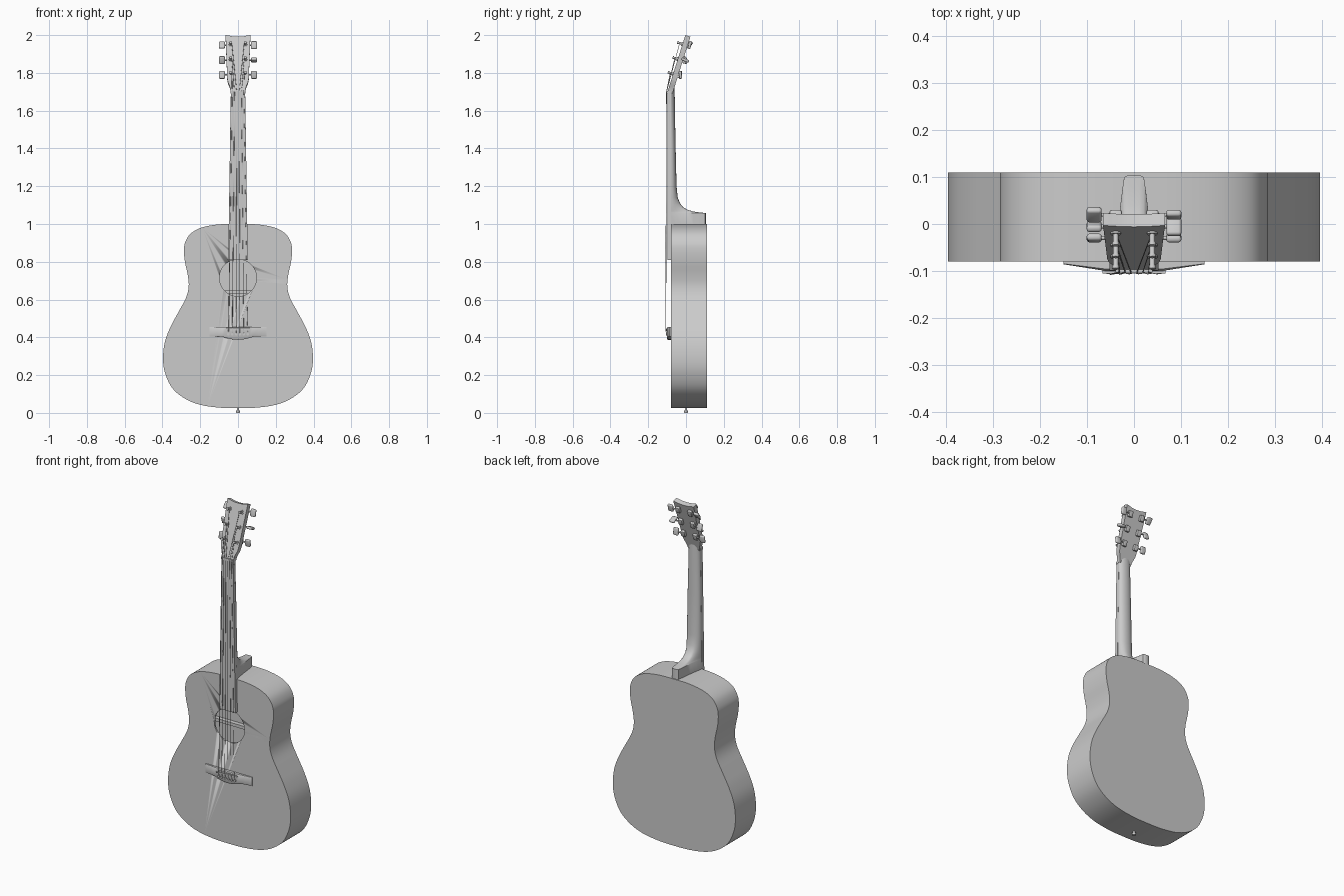
import bpy, bmesh, math
from mathutils import Matrix, Vector

if "Cube" in bpy.data.objects:
    bpy.data.objects.remove(bpy.data.objects["Cube"])


def finish(name, bm, mat=Matrix(), angle=35):
    bm.transform(mat)
    bmesh.ops.recalc_face_normals(bm, faces=bm.faces)
    me = bpy.data.meshes.new(name)
    bm.to_mesh(me)
    bm.free()
    ob = bpy.data.objects.new(name, me)
    bpy.context.collection.objects.link(ob)
    bpy.ops.object.select_all(action='DESELECT')
    ob.select_set(True)
    bpy.context.view_layer.objects.active = ob
    bpy.ops.object.shade_smooth_by_angle(angle=math.radians(angle))
    return ob


def loft(name, rings, mat=Matrix(), angle=35):
    bm = bmesh.new()
    vs = [[bm.verts.new(p) for p in r] for r in rings]
    n = len(rings[0])
    for a, b in zip(vs, vs[1:]):
        for i in range(n):
            j = (i + 1) % n
            bm.faces.new((a[i], a[j], b[j], b[i]))
    bm.faces.new(vs[0])
    bm.faces.new(vs[-1])
    return finish(name, bm, mat, angle)


def prism(name, pts, y0, y1, mat=Matrix()):
    return loft(name, [[(x, y, z) for x, z in pts] for y in (y0, y1)], mat)


def box(name, c, size, mat=Matrix(), bevel=0.0, segs=2):
    bm = bmesh.new()
    bmesh.ops.create_cube(bm, size=1, matrix=Matrix.Translation(c) @ Matrix.Diagonal((*size, 1)))
    if bevel:
        bmesh.ops.bevel(bm, geom=bm.edges[:], offset=bevel, segments=segs, affect='EDGES', profile=0.5)
    return finish(name, bm, mat)


def rod(name, a, b, r1, r2=None, mat=Matrix(), n=16):
    a, b = Vector(a), Vector(b)
    d = b - a
    m = Matrix.Translation((a + b) / 2) @ d.to_track_quat('Z', 'Y').to_matrix().to_4x4()
    bm = bmesh.new()
    bmesh.ops.create_cone(bm, cap_ends=True, segments=n, radius1=r1,
                          radius2=r1 if r2 is None else r2, depth=d.length, matrix=m)
    return finish(name, bm, mat)


def spline(pts, steps=5):
    # Catmull-Rom through a closed loop
    out, n = [], len(pts)
    for i in range(n):
        p0, p1, p2, p3 = (Vector(pts[(i + k) % n]) for k in (-1, 0, 1, 2))
        for s in range(steps):
            t = s / steps
            out.append(tuple(0.5 * (2 * p1 + (p2 - p0) * t + (2 * p0 - 5 * p1 + 4 * p2 - p3) * t * t
                                    + (3 * p1 - p0 - 3 * p2 + p3) * t ** 3)))
    return out


def mirrored(half):
    # half runs from the centre line to the centre line
    return half + [(-x, z) for x, z in reversed(half) if x > 1e-6]


# Body: hollow shell with a sound hole
half = [(0, 1.0), (.10, .998), (.19, .982), (.25, .95), (.279, .905), (.286, .86), (.281, .80),
        (.266, .73), (.261, .67), (.275, .61), (.312, .54), (.355, .46), (.386, .38), (.397, .29),
        (.386, .21), (.347, .13), (.28, .075), (.20, .043), (.10, .028), (0, .025)]
outline = spline(mirrored(half))
body = prism("body", outline, -.08, .11)
inner = prism("inner_cutter", [(x * .965, .51 + (z - .51) * .975) for x, z in outline], -.07, .10)
hole = rod("hole_cutter", (0, -.12, .715), (0, -.03, .715), .098, n=64)
for cutter in (inner, hole):
    bpy.context.view_layer.objects.active = body
    mod = body.modifiers.new("cut", 'BOOLEAN')
    mod.operation, mod.solver, mod.object = 'DIFFERENCE', 'EXACT', cutter
    bpy.ops.object.modifier_apply(modifier=mod.name)
    bpy.data.objects.remove(cutter)

# Back brace seen through the hole
box("back_brace", (0, .088, .64), (.50, .026, .018))

# Neck and heel: D section blending into a tapered heel section
N = 16
heel_pts = [(1, 0), (.9, .15), (.8, .3), (.7, .48), (.62, .65), (.52, .85), (.45, .97), (.25, 1), (0, 1)]
heel = heel_pts + [(-x, y) for x, y in reversed(heel_pts[:-1])]
dee = [(math.cos(math.pi * i / N), math.sin(math.pi * i / N) ** .8) for i in range(N)] + [(-1, 0)]
# z, half width, front y, back y, heel blend
sections = [(1.735, .044, -.085, -.062, 0), (1.70, .038, -.09, -.06, 0), (1.45, .042, -.085, -.056, 0),
            (1.20, .0455, -.085, -.050, 0), (1.14, .046, -.085, -.044, .1), (1.11, .046, -.085, -.032, .3),
            (1.09, .047, -.085, -.016, .5), (1.075, .047, -.085, .008, .75), (1.066, .047, -.085, .04, .9),
            (1.061, .047, -.085, .075, 1), (1.058, .047, -.085, .105, 1), (.99, .047, -.079, .105, 1)]
loft("neck", [[(w * (d[0] * (1 - k) + h[0] * k), yf + (yb - yf) * (d[1] * (1 - k) + h[1] * k), z)
               for d, h in zip(dee, heel)] for z, w, yf, yb, k in sections])

# Fingerboard and nut
prism("fingerboard", [(-.052, .81), (.052, .81), (.038, 1.69), (-.038, 1.69)], -.099, -.0795)
box("nut", (0, -.092, 1.697), (.078, .022, .014))

# Headstock, in a frame tilted backwards
H = Matrix.Translation((0, -.098, 1.70)) @ Matrix.Rotation(math.radians(-17.5), 4, 'X')
head = [(0, 0), (.038, 0), (.040, .018), (.046, .036), (.053, .052), (.057, .075), (.066, .315),
        (.052, .313), (.03, .308), (0, .306)]
prism("headstock", mirrored(head)[0:9] + [(0, .306)] + [(-x, z) for x, z in reversed(head[1:9])], 0, .028, H)

# Tuners: post, collar, gear housing, shaft and knob
twist = [10, 35, -20, 25, 85, 5]
rows = (.1, .182, .265)
for i in range(6):
    s, v = (-1 if i < 3 else 1), rows[i % 3]
    x = s * .039
    rod("tuner_post", (x, .01, v), (x, -.028, v), .0055, mat=H)
    rod("tuner_cap", (x, -.022, v), (x, -.029, v), .0075, mat=H)
    rod("tuner_collar", (x, .0, v), (x, -.004, v), .011, mat=H)
    box("tuner_housing", (x, .036, v + .004), (.026, .018, .034), H, .004)
    rod("tuner_shaft", (x, .038, v + .006), (s * .075, .038, v + .006), .004, mat=H)
    K = H @ Matrix.Translation((s * .085, .038, v + .006)) @ Matrix.Rotation(math.radians(twist[i]), 4, 'X')
    box("tuner_knob", (0, 0, 0), (.032, .015, .042), K, .006, 3)

# Bridge: thin wings rising to a thicker belly
br = []
for x in (-.15, -.11, -.08, -.06, -.03, 0, .03, .06, .08, .11, .15):
    a = abs(x)
    t = .006 + .015 * min(1, max(0, (.15 - a) / .095))
    low = .405 - .018 * max(0, 1 - (a / .085) ** 2)
    br.append([(x, -.079, low), (x, -.08 - t * .8, low), (x, -.08 - t, low + .008),
               (x, -.08 - t, .45), (x, -.08 - t * .8, .455), (x, -.079, .455)])
loft("bridge", br)
box("saddle", (0, 0, 0), (.135, .016, .006),
    Matrix.Translation((0, -.098, .44)) @ Matrix.Rotation(math.radians(-4), 4, 'Y'))

# Strings and bridge pins
for i in range(6):
    f = i / 2.5 - 1
    s = -1 if i < 3 else 1
    v = rows[i] if i < 3 else rows[5 - i]
    px = f * .052
    pz = .416
    rod("bridge_pin", (px, -.095, pz), (px, -.107, pz), .005, .0065)
    post = H @ Vector((s * .033, -.016, v))
    path = [(px, -.101, pz + .004), (f * .05, -.107, .44 + f * .0035), (f * .031, -.1035, 1.697), tuple(post)]
    cu = bpy.data.curves.new("string", 'CURVE')
    cu.dimensions = '3D'
    cu.bevel_depth = .0018 - .0002 * i
    cu.bevel_resolution = 1
    sp = cu.splines.new('POLY')
    sp.points.add(3)
    for p, c in zip(sp.points, path):
        p.co = (*c, 1)
    ob = bpy.data.objects.new("string", cu)
    bpy.context.collection.objects.link(ob)
    bpy.ops.object.select_all(action='DESELECT')
    ob.select_set(True)
    bpy.context.view_layer.objects.active = ob
    bpy.ops.object.convert(target='MESH')

# End pin
rod("end_pin_stem", (0, 0, .03), (0, 0, .012), .006)
rod("end_pin_head", (0, 0, .013), (0, 0, 0), .011, .009)
